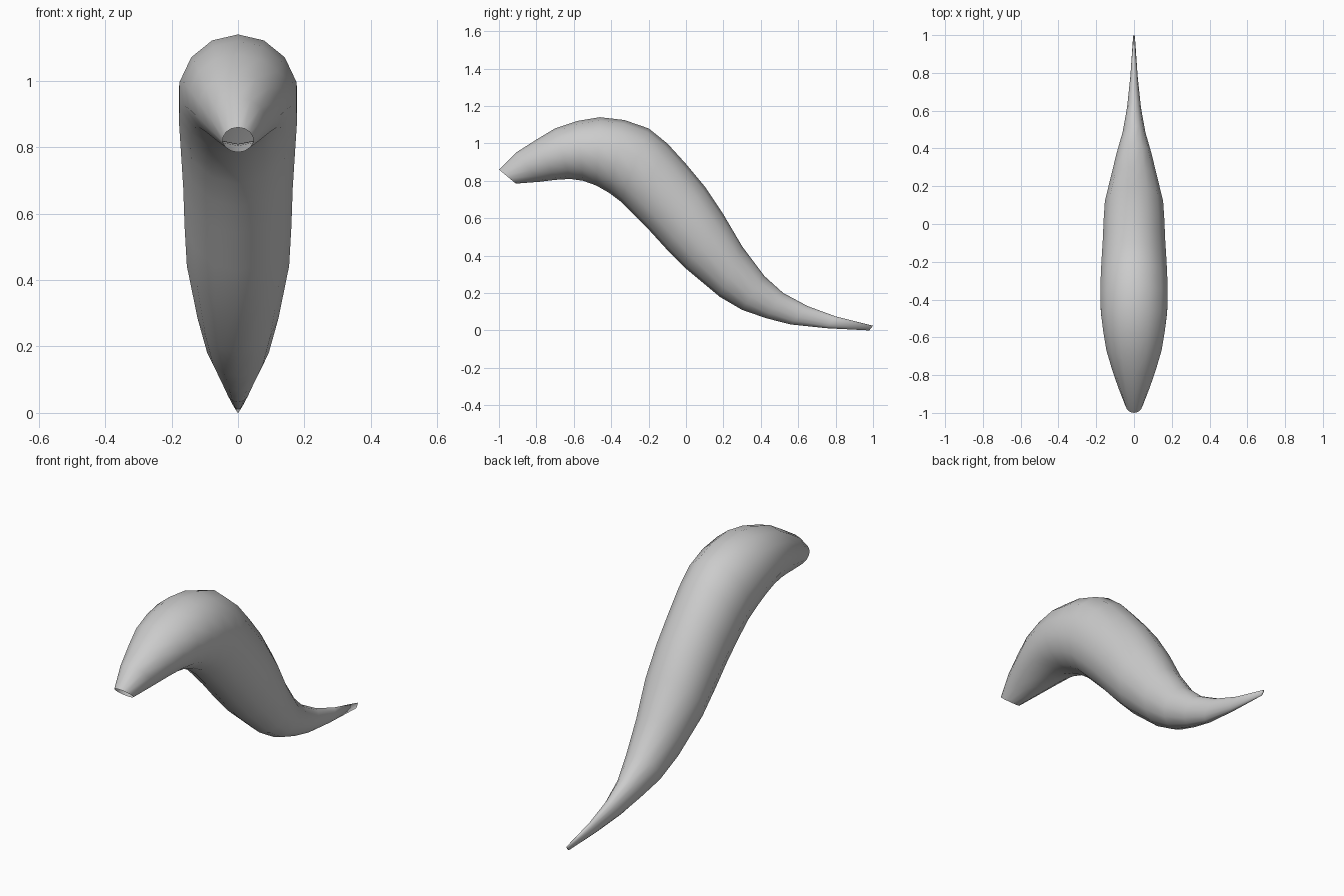
import bpy
import bmesh
from math import cos, sin, pi
from mathutils import Vector

if "Cube" in bpy.data.objects:
    bpy.data.objects.remove(bpy.data.objects["Cube"], do_unlink=True)

SIDES = 14

# Tail stations: upper (y, z), lower (y, z), half width
STATIONS = [
    ((-1, .86), (-.91, .785), .046),
    ((-.91, .95), (-.78, .795), .088),
    ((-.8, 1.02), (-.7, .805), .122),
    ((-.7, 1.08), (-.62, .81), .15),
    ((-.58, 1.12), (-.55, .80), .167),
    ((-.46, 1.14), (-.48, .775), .18),
    ((-.33, 1.125), (-.41, .735), .183),
    ((-.2, 1.08), (-.35, .69), .18),
    ((-.1, 1.0), (-.28, .62), .175),
    ((0, .89), (-.2, .54), .169),
    ((.1, .77), (-.1, .43), .165),
    ((.2, .62), (0, .33), .158),
    ((.3, .45), (.18, .18), .125),
    ((.42, .29), (.3, .11), .095),
    ((.52, .2), (.43, .065), .062),
    ((.65, .13), (.56, .032), .038),
    ((.8, .075), (.75, .012), .02),
    ((1, .025), (.98, 0), .005),
]


def make_material(name, value):
    mat = bpy.data.materials.new(name)
    mat.use_nodes = True
    color = (value, value, value, 1)
    mat.diffuse_color = color
    mat.node_tree.nodes["Principled BSDF"].inputs["Base Color"].default_value = color
    return mat


def add_ring(bm, upper, lower, half_width):
    """Elliptical section spanning the upper and lower profile points."""
    top, bottom = Vector((0, *upper)), Vector((0, *lower))
    middle, rise = (top + bottom) / 2, (top - bottom) / 2
    side = Vector((half_width, 0, 0))
    angles = [2 * pi * i / SIDES for i in range(SIDES)]
    return [bm.verts.new(middle + rise * cos(a) + side * sin(a)) for a in angles]


# Curved tail, open at the thick root and closed at the tip
bm = bmesh.new()
rings = [add_ring(bm, *station) for station in STATIONS]
for a, b in zip(rings, rings[1:]):
    for i in range(SIDES):
        j = (i + 1) % SIDES
        bm.faces.new((a[i], a[j], b[j], b[i]))
bm.faces.new(rings[-1])
bmesh.ops.recalc_face_normals(bm, faces=bm.faces)

mesh = bpy.data.meshes.new("tail")
bm.to_mesh(mesh)
bm.free()
tail = bpy.data.objects.new("tail", mesh)
bpy.context.collection.objects.link(tail)
mesh.materials.append(make_material("plain grey", .6))

# Smooth shading
bpy.context.view_layer.objects.active = tail
tail.select_set(True)
bpy.ops.object.shade_smooth()
